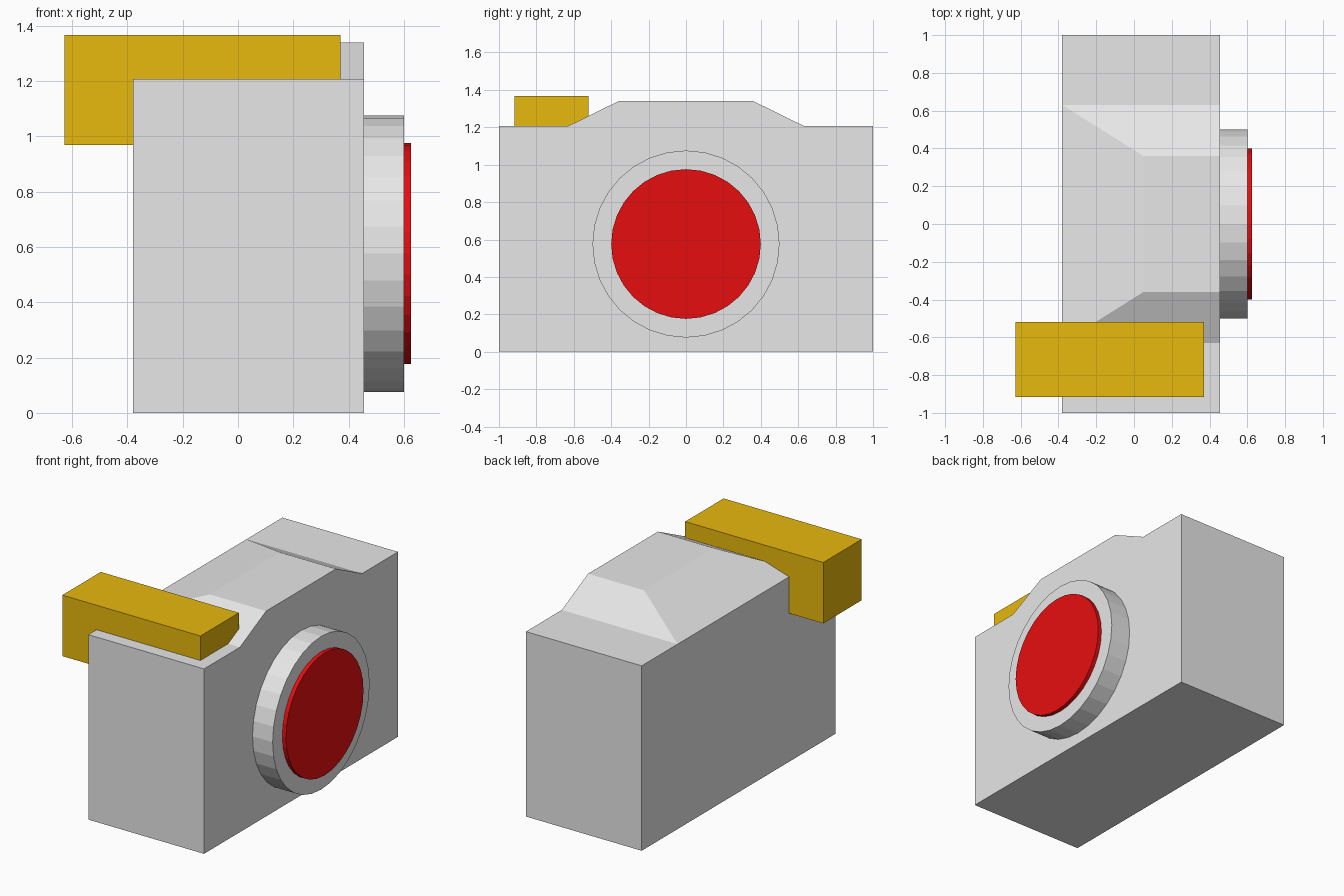
import bpy, bmesh, math

if "Cube" in bpy.data.objects:
    bpy.data.objects.remove(bpy.data.objects["Cube"])


def material(name, rgb):
    m = bpy.data.materials.new(name)
    m.diffuse_color = (*rgb, 1.0)
    m.use_nodes = True
    m.node_tree.nodes["Principled BSDF"].inputs["Base Color"].default_value = m.diffuse_color
    return m


GREY = material("light_grey", (0.8, 0.8, 0.8))
GOLD = material("gold", (0.8, 0.48, 0.004))
RED = material("red", (0.8, 0.004, 0.005))


def finish(name, bm, mat):
    bmesh.ops.recalc_face_normals(bm, faces=bm.faces)
    mesh = bpy.data.meshes.new(name)
    bm.to_mesh(mesh)
    bm.free()
    mesh.materials.append(mat)
    bpy.context.collection.objects.link(bpy.data.objects.new(name, mesh))


def disc(name, x0, x1, radius, z, mat, sides=32):
    # flat-sided drum lying along x
    bm = bmesh.new()
    rings = [[bm.verts.new((x, radius * math.cos(2 * math.pi * i / sides),
                            z + radius * math.sin(2 * math.pi * i / sides)))
              for i in range(sides)] for x in (x0, x1)]
    for ring in rings:
        bm.faces.new(ring)
    for i in range(sides):
        j = (i + 1) % sides
        bm.faces.new((rings[0][i], rings[0][j], rings[1][j], rings[1][i]))
    finish(name, bm, mat)


# Camera body: end profiles (y, z) with a tapered hump on top
BACK, FRONT, RIDGE = -0.38, 0.455, 0.05
TOP, HUMP = 1.207, 1.34
outline = [(-1, 0), (1, 0), (1, TOP), (0.63, TOP), (0.36, HUMP),
           (-0.36, HUMP), (-0.63, TOP), (-1, TOP)]
bm = bmesh.new()
front = [bm.verts.new((FRONT, y, z)) for y, z in outline]
back = [bm.verts.new((RIDGE if z == HUMP else BACK, y, z)) for y, z in outline]
bm.faces.new(front)
bm.faces.new([back[i] for i in (0, 1, 2, 3, 6, 7)])
bm.faces.new([back[i] for i in (3, 4, 5, 6)])  # rear slope of the hump
for i in range(len(outline)):
    j = (i + 1) % len(outline)
    bm.faces.new((front[i], front[j], back[j], back[i]))
finish("camera_body", bm, GREY)

# Lens barrel and glass
disc("lens_barrel", FRONT, 0.60, 0.5, 0.576, GREY)
disc("lens_glass", 0.60, 0.626, 0.4, 0.576, RED)

# Viewfinder block set into the top of the body
bm = bmesh.new()
bmesh.ops.create_cube(bm, size=1.0)
for v in bm.verts:
    v.co.x = v.co.x * 0.997 - 0.1285
    v.co.y = v.co.y * 0.396 - 0.718
    v.co.z = v.co.z * 0.398 + 1.168
finish("viewfinder_block", bm, GOLD)
